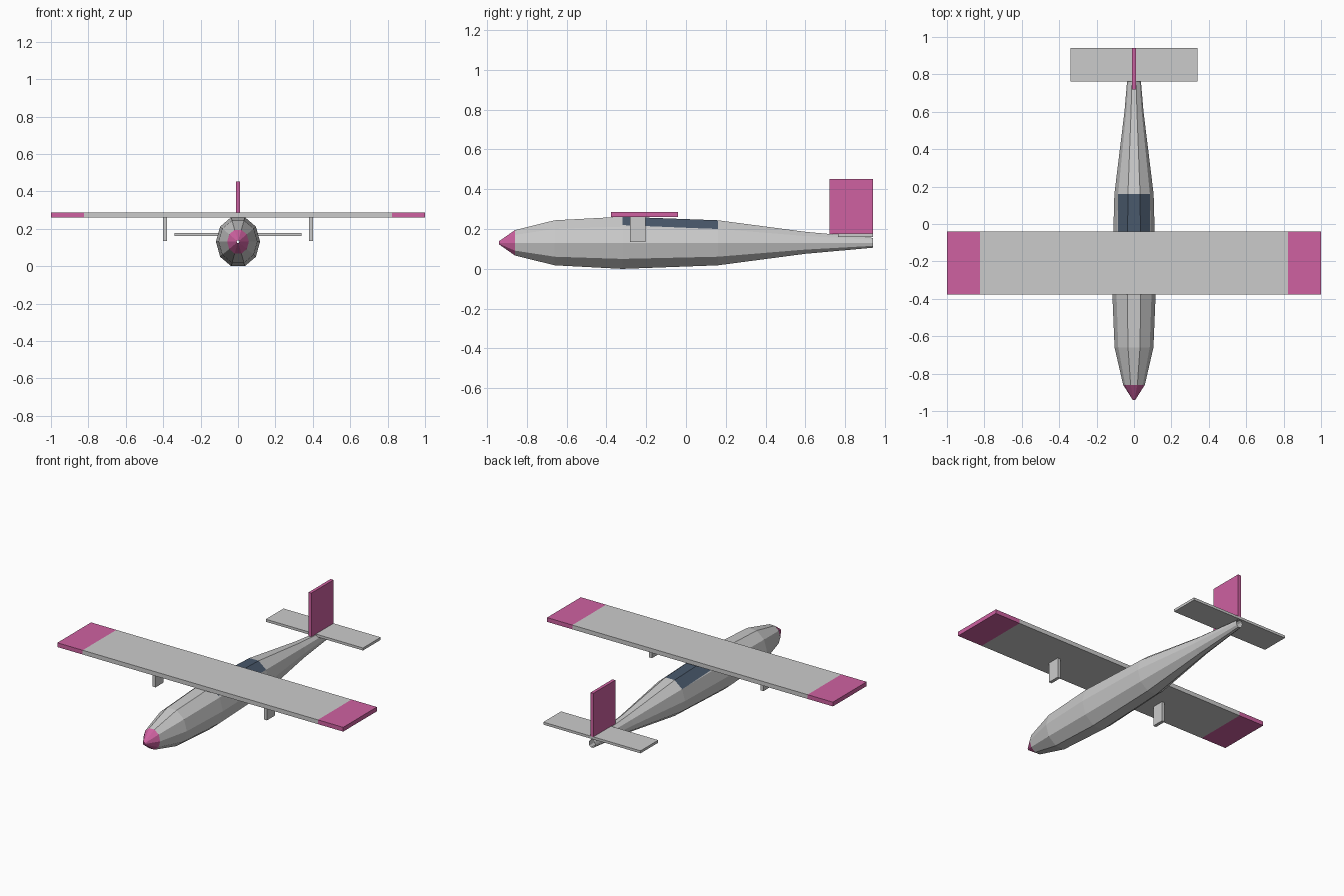
import bpy, bmesh
from math import cos, sin, radians
from mathutils import Vector

cube = bpy.data.objects.get("Cube")
if cube:
    bpy.data.objects.remove(cube, do_unlink=True)


def material(name, rgb):
    m = bpy.data.materials.new(name)
    m.use_nodes = True
    color = (*rgb, 1.0)
    m.diffuse_color = color
    m.node_tree.nodes["Principled BSDF"].inputs["Base Color"].default_value = color
    return m


grey = material("light_grey", (0.6, 0.6, 0.6))
pink = material("pink", (0.62, 0.12, 0.355))
glass = material("dark_glass", (0.065, 0.097, 0.147))


def finish(name, bm, mats):
    bmesh.ops.recalc_face_normals(bm, faces=bm.faces)
    mesh = bpy.data.meshes.new(name)
    bm.to_mesh(mesh)
    bm.free()
    for m in mats:
        mesh.materials.append(m)
    obj = bpy.data.objects.new(name, mesh)
    bpy.context.collection.objects.link(obj)
    return obj


def box_mesh(low, high):
    low, high = Vector(low), Vector(high)
    bm = bmesh.new()
    bmesh.ops.create_cube(bm, size=1)
    bmesh.ops.scale(bm, vec=high - low, verts=bm.verts)
    bmesh.ops.translate(bm, vec=(low + high) / 2, verts=bm.verts)
    return bm


def cut_at_x(bm, faces, x):
    geom = {e for f in faces for e in (f, *f.edges, *f.verts)}
    bmesh.ops.bisect_plane(bm, geom=list(geom), plane_co=(x, 0, 0), plane_no=(1, 0, 0))


# Fuselage: ten-sided loft with open ends; (y, half width, half height)
SIDES = 10
AXIS_Z = 0.131
NOSE_END, CANOPY_FRONT, CANOPY_BACK = -0.86, -0.32, 0.16
CANOPY_HALF = 0.086
stations = [(-0.94, 0.007, 0.008), (NOSE_END, 0.058, 0.067), (-0.66, 0.104, 0.119),
            (CANOPY_FRONT, 0.118, 0.1377), (CANOPY_BACK, 0.105, 0.119),
            (0.6, 0.051, 0.058), (0.94, 0.022, 0.026)]
bm = bmesh.new()
rings = []
for y, rx, rz in stations:
    angles = [radians(360 * i / SIDES) for i in range(SIDES)]
    rings.append([bm.verts.new((rx * cos(a), y, AXIS_Z + rz * sin(a))) for a in angles])
for front, back in zip(rings, rings[1:]):
    for i in range(SIDES):
        j = (i + 1) % SIDES
        bm.faces.new((front[i], front[j], back[j], back[i]))


# Canopy: painted on the three upper facets of the cabin section
def in_canopy(face):
    c = face.calc_center_median()
    return CANOPY_FRONT < c.y < CANOPY_BACK and c.z > 0.2


for x in (-CANOPY_HALF, CANOPY_HALF):
    cut_at_x(bm, [f for f in bm.faces if in_canopy(f)], x)
for f in bm.faces:
    c = f.calc_center_median()
    if c.y < NOSE_END:
        f.material_index = 1
    elif in_canopy(f) and abs(c.x) < CANOPY_HALF:
        f.material_index = 2
finish("fuselage", bm, [grey, pink, glass])

# Wing with coloured tips
TIP_X = 0.823
bm = box_mesh((-1, -0.377, 0.26), (1, -0.04, 0.287))
for x in (-TIP_X, TIP_X):
    cut_at_x(bm, list(bm.faces), x)
for f in bm.faces:
    f.material_index = int(abs(f.calc_center_median().x) > TIP_X)
finish("wing", bm, [grey, pink])

# Plates hanging under each wing
for name, s in (("left", 1), ("right", -1)):
    x = s * 0.39
    finish(name + "_wing_plate",
           box_mesh((x - 0.01, -0.281, 0.134), (x + 0.01, -0.203, 0.262)), [grey])

# Tail surfaces
finish("tailplane", box_mesh((-0.34, 0.763, 0.161), (0.34, 0.94, 0.177)), [grey])
finish("tail_fin", box_mesh((-0.01, 0.72, 0.175), (0.01, 0.94, 0.452)), [pink])
